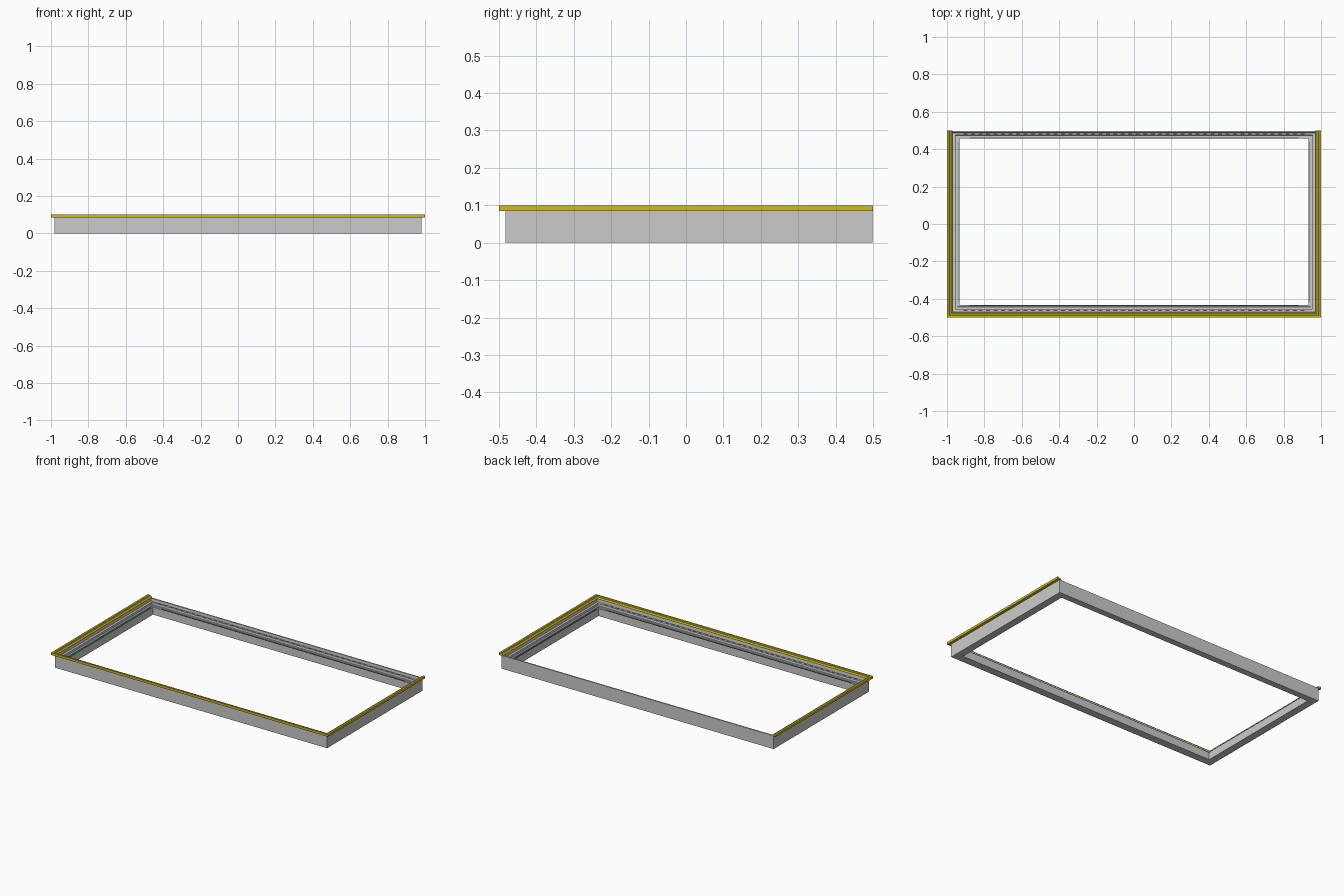
import bpy, bmesh
from mathutils import Vector

if "Cube" in bpy.data.objects:
    bpy.data.objects.remove(bpy.data.objects["Cube"])


def material(name, color):
    m = bpy.data.materials.new(name)
    m.diffuse_color = color
    m.use_nodes = True
    m.node_tree.nodes["Principled BSDF"].inputs["Base Color"].default_value = m.diffuse_color
    return m


YELLOW = material("yellow", (0.62, 0.50, 0.02, 1))
GREEN = material("green", (0.05, 0.35, 0.08, 1))
DARK = material("dark_grey", (0.09, 0.09, 0.10, 1))


def finish(bm, name, mat=None):
    bmesh.ops.recalc_face_normals(bm, faces=bm.faces)
    me = bpy.data.meshes.new(name)
    bm.to_mesh(me)
    bm.free()
    ob = bpy.data.objects.new(name, me)
    bpy.context.collection.objects.link(ob)
    if mat:
        me.materials.append(mat)
    return ob


def sweep(name, outer, inner, profile, closed, mat=None):
    """Mitred sweep: profile t runs from the outer path to the inner path."""
    bm = bmesh.new()
    rings = []
    for a, b in zip(outer, inner):
        ring = []
        for t, z in profile:
            p = Vector(a).lerp(Vector(b), t)
            ring.append(bm.verts.new((p.x, p.y, z)))
        rings.append(ring)
    n, k = len(rings), len(profile)
    for i in range(n if closed else n - 1):
        r, s = rings[i], rings[(i + 1) % n]
        for j in range(k):
            bm.faces.new((r[j], r[(j + 1) % k], s[(j + 1) % k], s[j]))
    if not closed:
        bm.faces.new(rings[0])
        bm.faces.new(rings[-1])
    return finish(bm, name, mat)


def boxes(name, items, mat):
    """Several axis-aligned boxes (centre, size) in one object."""
    bm = bmesh.new()
    for c, s in items:
        vs = bmesh.ops.create_cube(bm, size=1)["verts"]
        bmesh.ops.scale(bm, vec=s, verts=vs)
        bmesh.ops.translate(bm, vec=c, verts=vs)
    return finish(bm, name, mat)


def rect(x, y0, y1):
    return [(-x, y0), (x, y0), (x, y1), (-x, y1)]


# Stepped grey frame: tall outer wall, ledges going down, inner lip
sweep("frame", rect(0.982, -0.483, 0.498), rect(0.934, -0.433, 0.457),
      [(0, 0), (0, 0.086), (0.22, 0.086), (0.25, 0.068), (0.55, 0.068),
       (0.58, 0.055), (0.80, 0.055), (0.82, 0.048), (1, 0.048), (1, 0)], True)

# Yellow edge rail around the left, front and right sides
sweep("edge_rail", [(-1, 0.5), (-1, -0.5), (1, -0.5), (1, 0.5)],
      [(-0.97, 0.5), (-0.97, -0.472), (0.97, -0.472), (0.97, 0.5)],
      [(0, 0.085), (0, 0.1), (0.4, 0.1), (0.48, 0.096), (0.75, 0.096),
       (1, 0.089), (1, 0.085)], False, YELLOW)

# Dark slots along the upper ledge of the long sides
slots = []
for y in (-0.463, 0.481):
    slots += [((-0.9 + 0.04 * i, y, 0.068), (0.022, 0.006, 0.002))
              for i in range(46)]
boxes("ledge_slots", slots, DARK)

# Thin seals on the inner lip
boxes("long_seals", [((0, y, 0.049), (1.76, 0.005, 0.004))
                     for y in (-0.436, 0.460)], DARK)
boxes("right_seal", [((0.937, 0.012, 0.049), (0.005, 0.86, 0.004))], DARK)
boxes("left_seal", [((-0.937, 0.012, 0.049), (0.005, 0.86, 0.004))], GREEN)
